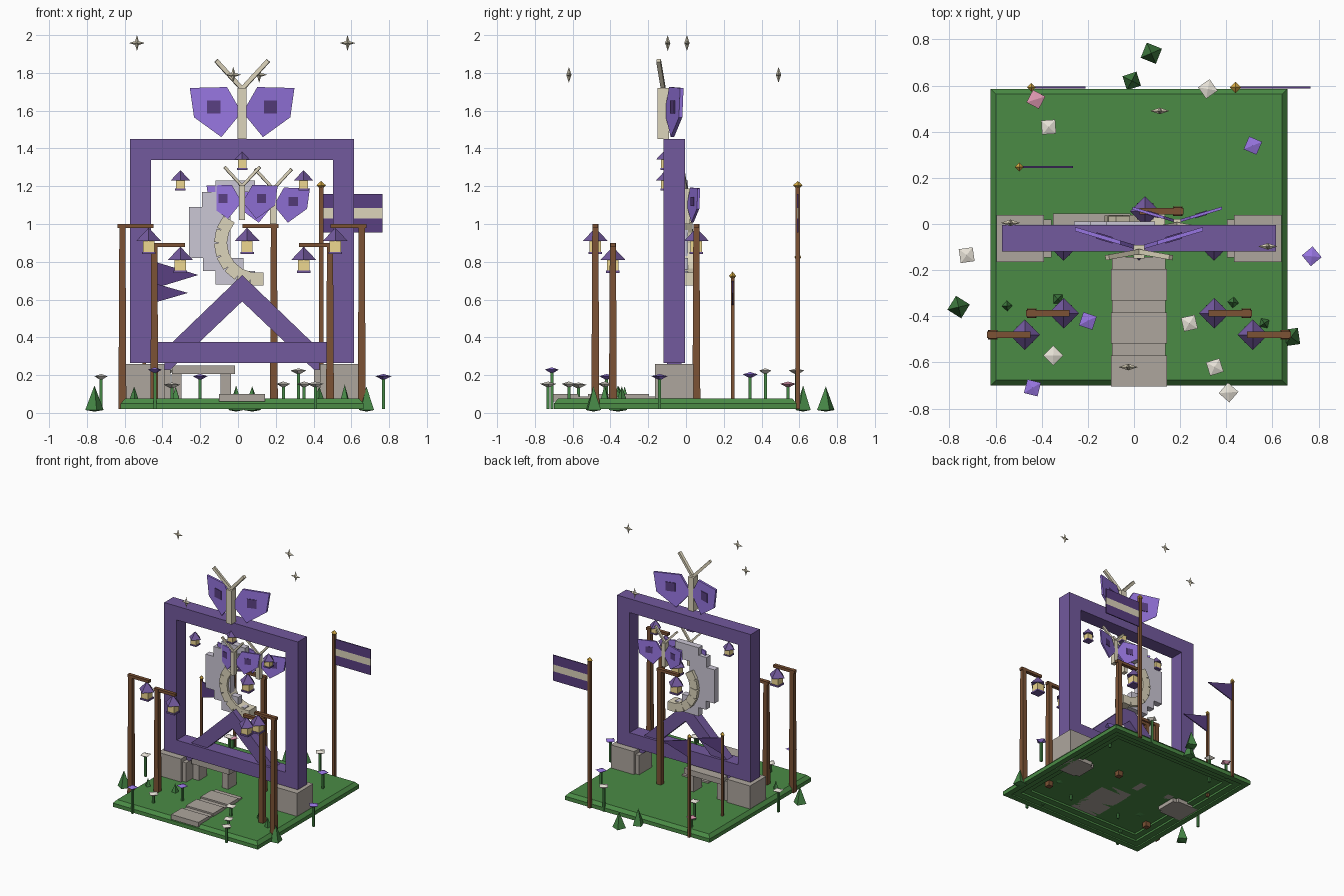
import bpy, bmesh, math
from mathutils import Vector, Matrix

if "Cube" in bpy.data.objects:
    bpy.data.objects.remove(bpy.data.objects["Cube"])

MATS = {}
COL = dict(purple=(.17, .10, .34), wing=(.31, .18, .75), dark=(.10, .05, .22), green=(.07, .26, .06),
           leaf=(.06, .24, .06), stone=(.42, .38, .34), wood=(.20, .085, .035), cream=(.72, .66, .50),
           glow=(.85, .68, .28), moon=(.60, .57, .66), gold=(.70, .42, .06), pink=(.75, .32, .45),
           white=(.80, .76, .68))


def make(name, verts, faces, col, fix=True):
    """Flat-shaded mesh object with one colour."""
    me = bpy.data.meshes.new(name)
    me.from_pydata([tuple(v) for v in verts], [], faces)
    if fix:
        bm = bmesh.new()
        bm.from_mesh(me)
        bmesh.ops.recalc_face_normals(bm, faces=bm.faces)
        bm.to_mesh(me)
        bm.free()
    if col not in MATS:
        MATS[col] = bpy.data.materials.new(col)
        MATS[col].diffuse_color = (*COL[col], 1)
    me.materials.append(MATS[col])
    ob = bpy.data.objects.new(name, me)
    bpy.context.collection.objects.link(ob)
    return ob


def loft(name, rings, col, caps=(True, True)):
    """Skin between rings of equal point count."""
    n = len(rings[0])
    faces = [(r * n + i, r * n + (i + 1) % n, (r + 1) * n + (i + 1) % n, (r + 1) * n + i)
             for r in range(len(rings) - 1) for i in range(n)]
    if caps[0]:
        faces.append(tuple(range(n)))
    if caps[1]:
        faces.append(tuple(range((len(rings) - 1) * n, len(rings) * n)))
    return make(name, [p for r in rings for p in r], faces, col)


def rect(x0, x1, y0, y1, z):
    return [(x0, y0, z), (x1, y0, z), (x1, y1, z), (x0, y1, z)]


def box(name, x0, x1, y0, y1, z0, z1, col):
    return loft(name, [rect(x0, x1, y0, y1, z0), rect(x0, x1, y0, y1, z1)], col)


def plate(name, pts, y0, y1, col):
    """Extrude an x-z outline along y."""
    return loft(name, [[(x, y, z) for x, z in pts] for y in (y0, y1)], col)


def diamond(name, x, y, z0, zm, z1, r, col, turn=0.0):
    """Double pyramid with its widest ring at zm."""
    ring = [(x + r * math.cos(turn + i * math.pi / 2), y + r * math.sin(turn + i * math.pi / 2), zm) for i in range(4)]
    v = ring + [(x, y, z0), (x, y, z1)]
    return make(name, v, [(i, (i + 1) % 4, k) for i in range(4) for k in (4, 5)], col)


def bar(name, a, b, w, col):
    """Square bar between two points."""
    a, b = Vector(a), Vector(b)
    q = (b - a).to_track_quat('Z', 'Y')
    sq = [q @ Vector((sx * w / 2, sy * w / 2, 0)) for sx, sy in ((-1, -1), (1, -1), (1, 1), (-1, 1))]
    return loft(name, [[a + s for s in sq], [b + s for s in sq]], col)


# ground slab, bevelled on top, stepped hollow underneath
CX, CY = .022, -.057
loft("ground_slab", [rect(CX - h, CX + h, CY - h, CY + h, z) for h, z in
     ((.50, .06), (.50, .045), (.55, .045), (.55, .03), (.60, .03), (.60, .02),
      (.643, .02), (.643, .05), (.62, .075))], "green")

# stone feet with smaller inner stones
for s in (-1, 1):
    for nm, a, b, y0, y1, z1 in (("foot_stone", .412, .618, -.165, .04, .26), ("inner_stone", .38, .412, -.145, .02, .23)):
        xs = sorted((CX + s * a, CX + s * b))
        box(nm, *xs, y0, y1, .03, z1, "stone")

# square gate frame
fr = []
for y in (-.12, -.005):
    for h in (.593, .482):
        fr += [(CX + sx * h, y, .858 + sz * h) for sx, sz in ((-1, -1), (1, -1), (1, 1), (-1, 1))]
ff = []
for i in range(4):
    j = (i + 1) % 4
    ff += [(i, j, 4 + j, 4 + i), (8 + i, 8 + j, 12 + j, 12 + i), (i, j, 8 + j, 8 + i), (4 + i, 4 + j, 12 + j, 12 + i)]
make("gate_frame", fr, ff, "purple")

# chevron braces
for s in (-1, 1):
    plate("brace", [(CX, .73), (CX + s * .41, .335), (CX + s * .41, .20), (CX, .59)], -.10, -.025, "purple")

# path slabs
for k in range(3):
    y = -.705 + k * .187
    box("path_slab", -.10, .142, y, y + .135, .06, .10, "stone")
    box("path_filler", -.095, .137, y + .135, y + .187, .06, .088, "stone")

# bench
box("bench_seat", -.35, -.015, -.09, .045, .205, .25, "stone")
for x in (-.325, -.065):
    box("bench_leg", x - .027, x + .027, -.07, .035, .06, .205, "stone")


def butterfly(x, y, z, s):
    def P(u, v, w):
        return (x + u * s, y + v * s, z + w * s)
    box("butterfly_body", x - .024 * s, x + .024 * s, y - .03 * s, y + .03 * s, z, z + .27 * s, "cream")
    outline = [(.02, .12), (.02, .17), (.08, .275), (.277, .27), (.255, .115), (.11, .01)]
    spot = [(.115, .135), (.185, .135), (.185, .205), (.115, .205)]
    for m in (-1, 1):
        for nm, pts, t, col in (("wing", outline, .009, "wing"), ("wing_spot", spot, .014, "dark")):
            loft("butterfly_" + nm, [[P(m * u, .015 + u * .3 + d, w) for u, w in pts] for d in (-t, t)], col)
        bar("antenna", P(0, 0, .265), P(m * .138, -.025, .415), .022 * s, "cream")


butterfly(CX, -.12, 1.45, 1)
butterfly(CX, -.085, 1.02, .68)
butterfly(.187, .0, 1.0, .70)

# blocky crescent moon as one stepped outline
left = [(.68, -.12), (.75, -.185), (.82, -.26), (1.09, -.19), (1.17, -.12)]
moon = [(.09, 1.23), (.09, 1.17), (.03, 1.17), (.03, 1.10), (-.04, 1.10), (-.04, .82), (.03, .82), (.03, .75),
        (.09, .75), (.09, .68)]
tops = [l[0] for l in left[1:]] + [1.23]
for (z0, x), z1 in zip(left, tops):
    moon += [(x, z0), (x, z1)]
plate("moon", moon, -.04, .01, "moon")

# cream blocks lining the crescent
for k in range(7):
    a = math.radians(150 + k * 20)
    c, rr = Vector((.10 + .19 * math.cos(a), 0, .90 + .19 * math.sin(a))), .036
    pts = [(c.x + rr * 1.35 * math.cos(a + q), c.z + rr * 1.35 * math.sin(a + q)) for q in
           (math.pi / 4, 3 * math.pi / 4, 5 * math.pi / 4, 7 * math.pi / 4)]
    plate("moon_lining", pts, -.06 + .001 * k, .035 + .001 * k, "cream")


def lantern(x, y, top, s):
    diamond("lantern_roof", x, y, top - .072 * s, top - .07 * s, top, .066 * s, "purple")
    box("lantern_glass", x - .03 * s, x + .03 * s, y - .03 * s, y + .03 * s, top - .13 * s, top - .07 * s, "glow")
    box("lantern_base", x - .036 * s, x + .036 * s, y - .036 * s, y + .036 * s, top - .14 * s, top - .127 * s, "purple")


# lanterns in the frame
for x, z in ((-.305, 1.285), (CX, 1.395), (.347, 1.285)):
    lantern(x, -.108, z, .77)

# lantern posts: post x, y, height, lantern x
for px, y, h, lx in ((-.612, -.48, 1.0, -.473), (-.443, -.387, .90, -.305), (.487, -.387, .90, .348),
                     (.655, -.48, 1.0, .515), (.19, .055, 1.0, .048)):
    d = 1 if lx > px else -1
    loft("lantern_post", [rect(px - w, px + w, y - w, y + w, z) for w, z in ((.021, .02), (.016, h))], "wood")
    xs = sorted((px - d * .025, lx + d * .025))
    box("post_arm", *xs, y - .014, y + .014, h - .022, h, "wood")
    lantern(lx, y, h - .02, 1)

# flag poles with gold tips
for x, y, h in ((.44, .592, 1.2), (-.445, .592, .82), (-.497, .247, .72)):
    w = .012 if h > 1 else .009
    box("flag_pole", x - w, x + w, y - w, y + w, .02, h, "wood")
    diamond("pole_tip", x, y, h - .02, h + .005, h + .028, w * 2.1, "gold")
for z0, z1, col in ((.955, 1.03, "dark"), (1.03, 1.085, "cream"), (1.085, 1.16, "dark")):
    box("flag_stripe", .45, .765, .588, .596, z0, z1, col)
plate("pennant", [(-.44, .66), (-.21, .73), (-.44, .80)], .588, .596, "dark")
plate("pennant", [(-.49, .57), (-.265, .635), (-.49, .70)], .243, .251, "dark")

# four-pointed sparkles
for x, y, z in ((-.535, .005, 1.958), (.58, -.097, 1.958), (-.025, -.62, 1.79), (.112, .49, 1.79)):
    v = []
    for i in range(8):
        r = .042 if i % 2 == 0 else .014
        v.append((x + r * math.cos(i * math.pi / 4), y, z + r * math.sin(i * math.pi / 4)))
    v += [(x, y - .014, z), (x, y + .014, z)]
    make("sparkle", v, [(i, (i + 1) % 8, k) for i in range(8) for k in (8, 9)], "cream")

# flowers: x, y, head height, colour
for i, (x, y, z, col) in enumerate((
        (-.425, .54, .15, "pink"), (-.37, .42, .22, "white"), (.32, .585, .22, "white"), (.515, .34, .20, "wing"),
        (-.725, -.135, .19, "white"), (.77, -.14, .19, "wing"), (-.2, -.42, .19, "wing"), (.24, -.43, .15, "white"),
        (-.35, -.57, .145, "white"), (-.44, -.71, .225, "wing"), (.35, -.62, .15, "white"), (.41, -.73, .15, "white"))):
    box("flower_stem", x - .008, x + .008, y - .008, y + .008, .02, z, "leaf")
    diamond("flower_head", x, y, z - .018, z + .004, z + .016, .043, col, .3 + i * .55)

# pointed shrubs: x, y, radius, height
for i, (x, y, r, h) in enumerate(((.075, .74, .05, .14), (-.01, .62, .045, .145), (-.76, -.36, .05, .145),
                                  (.68, -.49, .05, .14), (-.55, -.355, .028, .14), (-.33, -.325, .033, .14),
                                  (.43, -.34, .03, .14), (.565, -.43, .03, .15))):
    z0 = .015 if r > .04 else .06
    diamond("shrub", x, y, z0 - .008, z0, h, r, "leaf", .4 + i * .7)

for m in bpy.data.materials:
    if m.users and not m.is_grease_pencil:
        m.use_nodes = True
        m.node_tree.nodes["Principled BSDF"].inputs["Base Color"].default_value = m.diffuse_color
